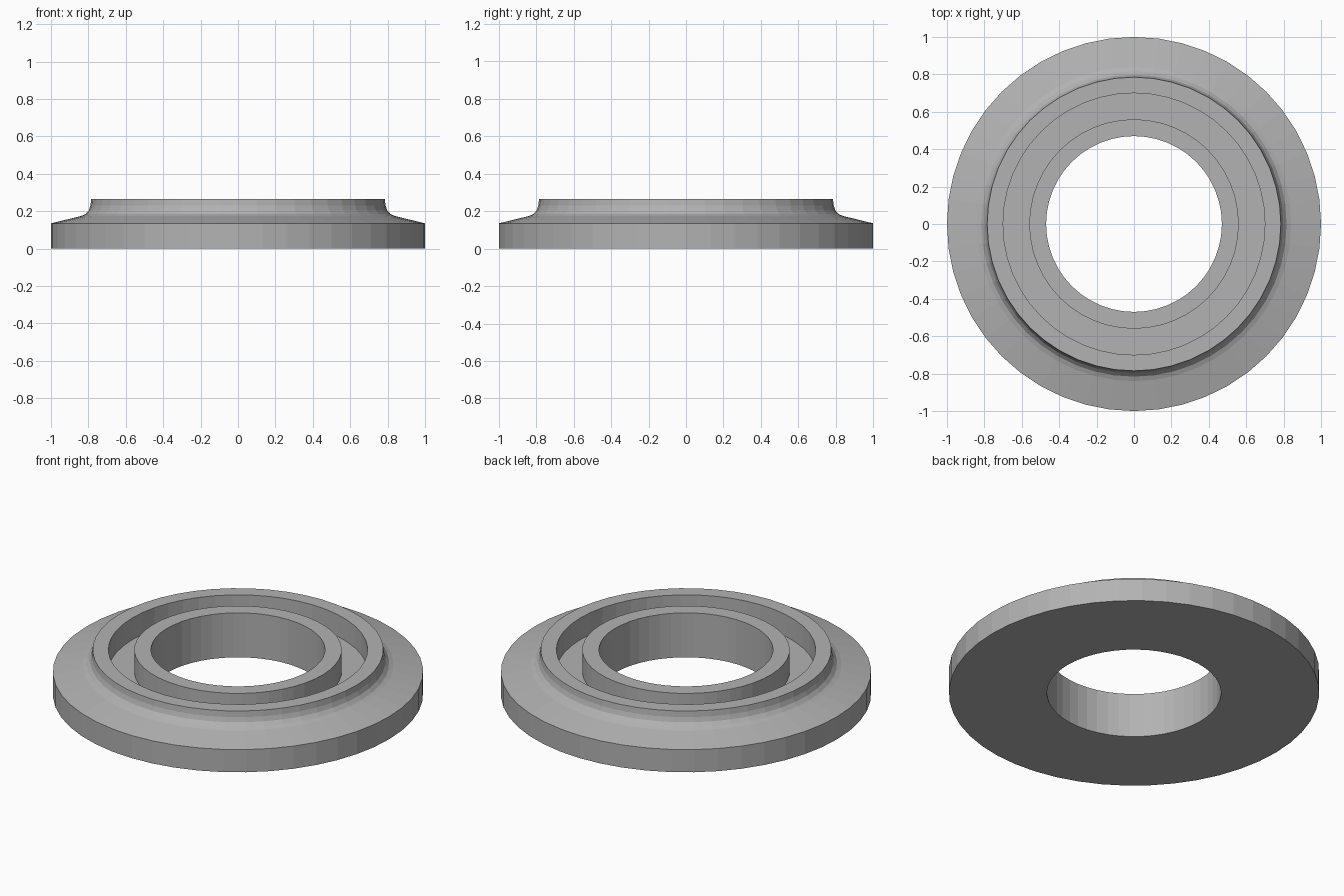
import bpy, bmesh, math

if "Cube" in bpy.data.objects:
    bpy.data.objects.remove(bpy.data.objects["Cube"])

SEGMENTS = 48

# Plain grey finish
grey = bpy.data.materials.new("plain grey")
grey.diffuse_color = (0.45, 0.45, 0.45, 1)
grey.use_nodes = True
grey.node_tree.nodes["Principled BSDF"].inputs["Base Color"].default_value = grey.diffuse_color

# Closed cross-section (radius, height), counter-clockwise
profile = [
    (0.47, 0.0), (1.0, 0.0), (1.0, 0.135),            # base and flange rim
    (0.84, 0.174), (0.816, 0.184), (0.798, 0.204),    # sloped top and fillet
    (0.789, 0.23), (0.785, 0.265),                    # outer collar
    (0.70, 0.265), (0.70, 0.135),                     # groove between collars
    (0.56, 0.135), (0.56, 0.265), (0.47, 0.265),      # inner collar and bore
]

# Revolve the section around z
bm = bmesh.new()
rings = []
for i in range(SEGMENTS):
    a = 2 * math.pi * i / SEGMENTS
    rings.append([bm.verts.new((r * math.cos(a), r * math.sin(a), z)) for r, z in profile])
n = len(profile)
for i in range(SEGMENTS):
    here, after = rings[i], rings[(i + 1) % SEGMENTS]
    for j in range(n):
        k = (j + 1) % n
        bm.faces.new((here[j], after[j], after[k], here[k]))
bmesh.ops.recalc_face_normals(bm, faces=bm.faces)

mesh = bpy.data.meshes.new("flanged_ring")
bm.to_mesh(mesh)
bm.free()
mesh.materials.append(grey)
ring = bpy.data.objects.new("flanged_ring", mesh)
bpy.context.collection.objects.link(ring)
